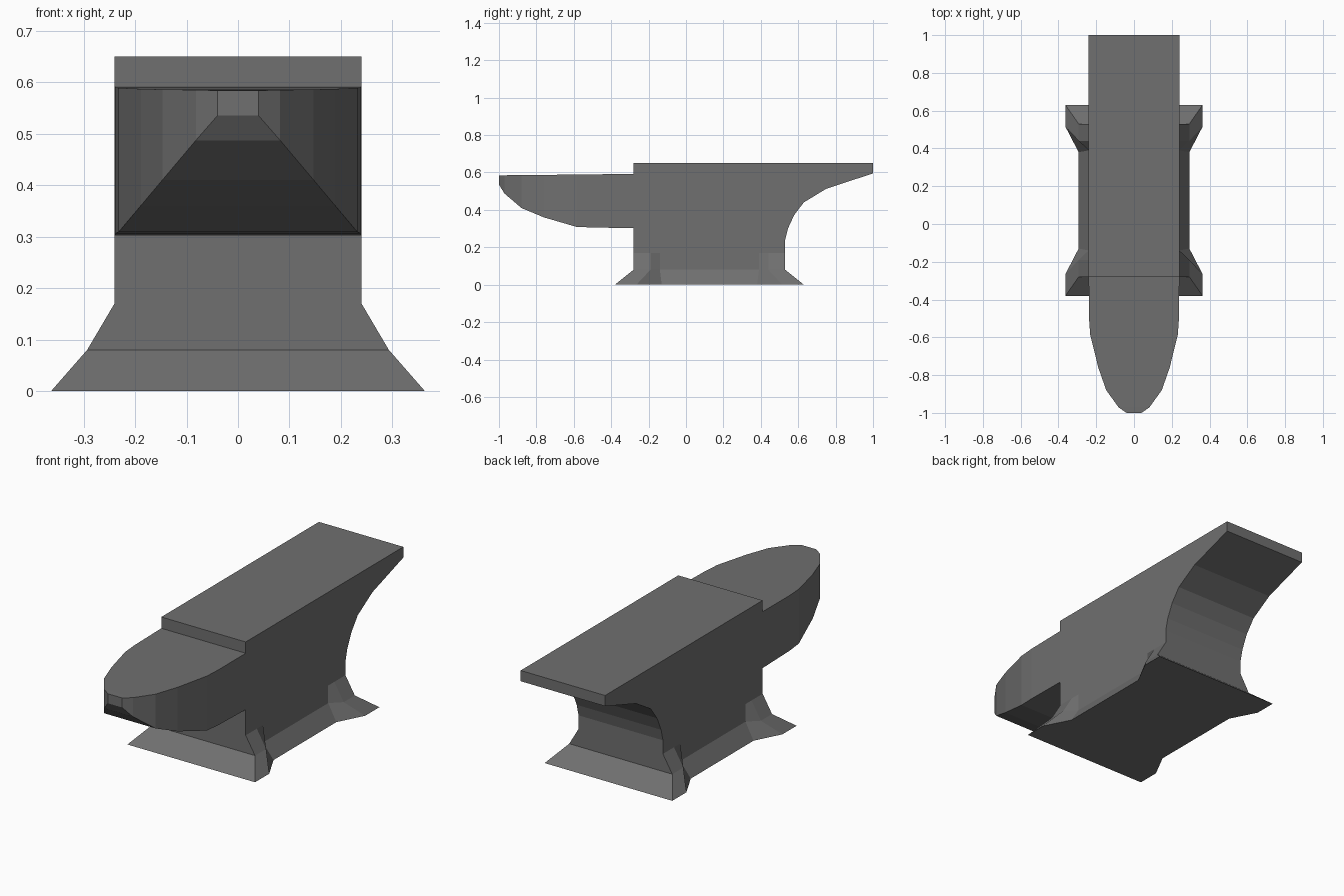
import bpy, bmesh

if "Cube" in bpy.data.objects:
    bpy.data.objects.remove(bpy.data.objects["Cube"])

iron = bpy.data.materials.new("dark iron grey")
iron.diffuse_color = (0.16, 0.16, 0.16, 1)
iron.use_nodes = True
iron.node_tree.nodes["Principled BSDF"].inputs["Base Color"].default_value = iron.diffuse_color
MID = 0.125   # y of the foot's symmetry plane
W = 0.24      # half-width of the body


def loft(name, rings, cap_start=False, cap_end=False):
    """Skin closed rings with flat quads, optionally capping the ends."""
    bm = bmesh.new()
    vs = [[bm.verts.new(p) for p in r] for r in rings]
    for a, b in zip(vs, vs[1:]):
        n = len(a)
        for i in range(n):
            j = (i + 1) % n
            bm.faces.new((a[i], a[j], b[j], b[i]))
    if cap_start:
        bm.faces.new(vs[0])
    if cap_end:
        bm.faces.new(vs[-1])
    bmesh.ops.remove_doubles(bm, verts=bm.verts, dist=1e-5)
    bmesh.ops.recalc_face_normals(bm, faces=bm.faces)
    me = bpy.data.meshes.new(name)
    bm.to_mesh(me)
    bm.free()
    me.materials.append(iron)
    ob = bpy.data.objects.new(name, me)
    bpy.context.collection.objects.link(ob)
    return ob


# Body with curved heel: side profile (y, z) extruded across x
profile = [(-0.28, 0.17), (-0.28, 0.65), (1, 0.65), (1, 0.595), (0.75, 0.513),
           (0.63, 0.44), (0.578, 0.372), (0.545, 0.30), (0.53, 0.24), (0.53, 0.17)]
loft("anvil_body", [[(x, y, z) for y, z in profile] for x in (-W, W)], True, True)

# Horn: rectangular sections (y, half-width, bottom z, top z)
sections = [(-0.28, 0.24, 0.302, 0.592), (-0.50, 0.238, 0.306, 0.590),
            (-0.585, 0.232, 0.309, 0.589), (-0.76, 0.189, 0.36, 0.587),
            (-0.88, 0.147, 0.41, 0.586), (-0.97, 0.082, 0.487, 0.585),
            (-1.0, 0.04, 0.535, 0.584)]
loft("horn", [[(-w, y, b), (w, y, b), (w, y, t), (-w, y, t)]
              for y, w, b, t in sections], False, True)


# Foot: waisted outline at three heights, mirrored in x and about MID in y
def outline(z, quarter):
    front = [(x, y - MID) for x, y in quarter]
    right = front + [(x, -y) for x, y in reversed(front)]
    full = right + [(-x, -y) for x, y in right]
    return [(x, y + MID, z) for x, y in full]


loft("foot", [
    outline(0.00, [(0.363, -0.38), (0.363, -0.265), (0.293, -0.13)]),
    outline(0.08, [(0.293, -0.28), (0.293, -0.19), (W, -0.14)]),
    outline(0.17, [(W, -0.28), (W, -0.19), (W, -0.14)]),
], True, False)
